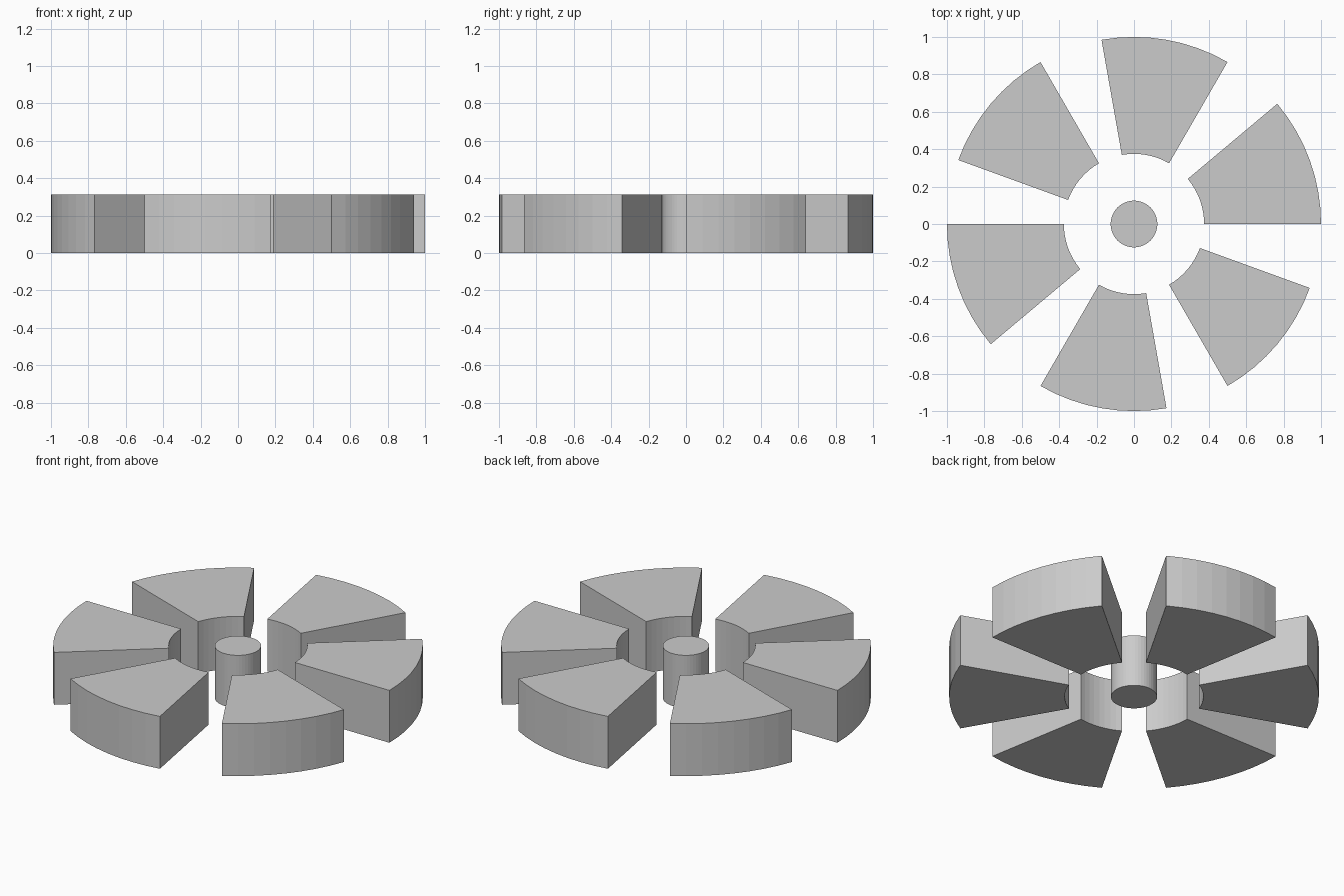
import bpy, bmesh
from math import cos, sin, radians

if "Cube" in bpy.data.objects:
    bpy.data.objects.remove(bpy.data.objects["Cube"])

HEIGHT = 0.3125
R_IN, R_OUT, R_HUB = 0.375, 1.0, 0.125


def arc(radius, start, end, steps):
    angles = [radians(start + (end - start) * i / steps) for i in range(steps + 1)]
    return [(radius * cos(a), radius * sin(a)) for a in angles]


def extrude_profile(name, points):
    bm = bmesh.new()
    face = bm.faces.new([bm.verts.new((x, y, 0)) for x, y in points])
    top = bmesh.ops.extrude_face_region(bm, geom=[face], use_keep_orig=True)
    verts = [v for v in top["geom"] if isinstance(v, bmesh.types.BMVert)]
    bmesh.ops.translate(bm, vec=(0, 0, HEIGHT), verts=verts)
    bmesh.ops.recalc_face_normals(bm, faces=bm.faces)
    mesh = bpy.data.meshes.new(name)
    bm.to_mesh(mesh)
    bm.free()
    obj = bpy.data.objects.new(name, mesh)
    bpy.context.collection.objects.link(obj)
    return obj


# Six 40 degree ring segments, one every 60 degrees
for i in range(6):
    a = i * 60
    extrude_profile(f"ring_segment_{i + 1}",
                    arc(R_OUT, a, a + 40, 8) + arc(R_IN, a + 40, a, 8))

# Central round hub
extrude_profile("hub", arc(R_HUB, 0, 360, 48)[:-1])
